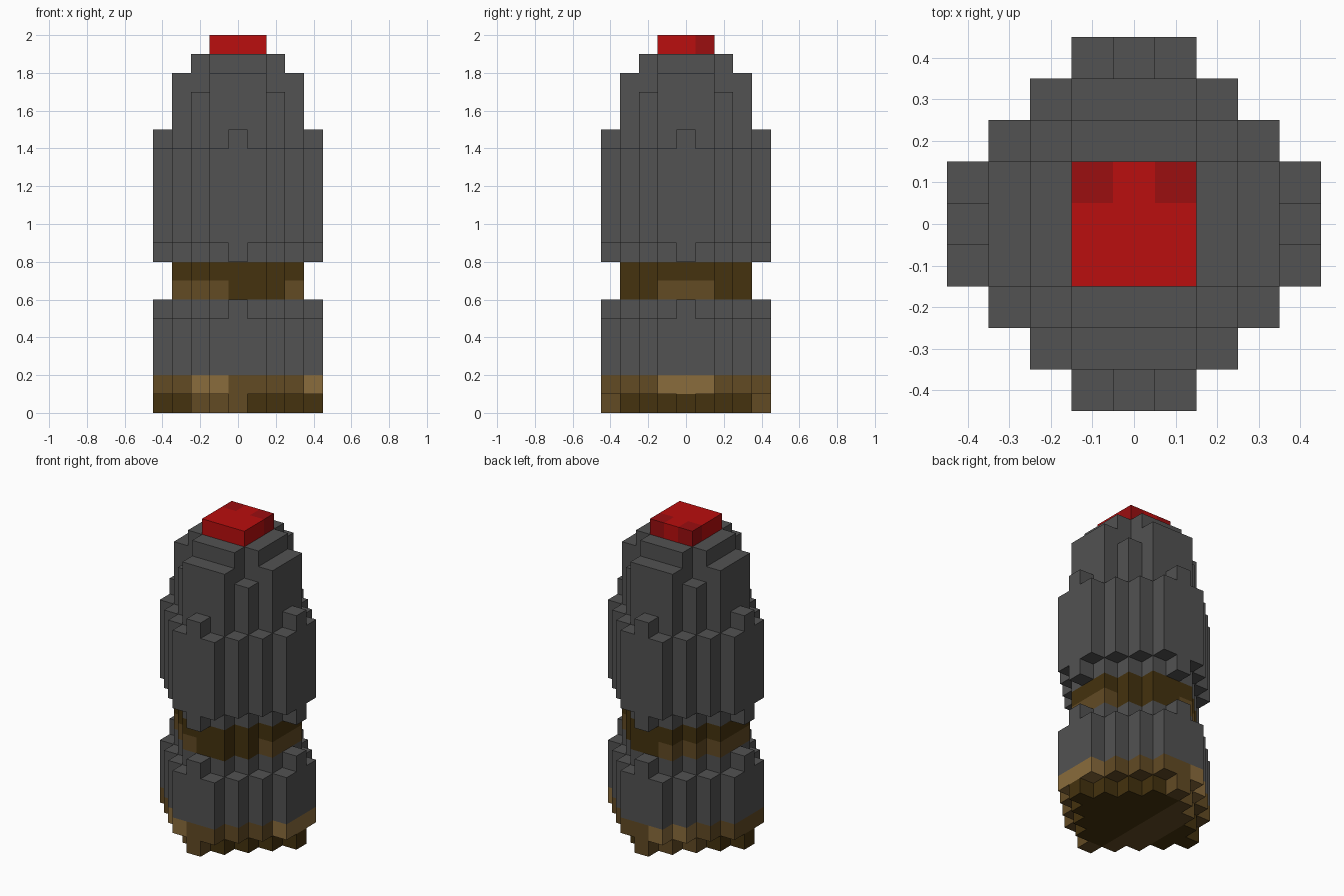
import bpy, bmesh, math
from mathutils import Vector

cube = bpy.data.objects.get("Cube")
if cube:
    bpy.data.objects.remove(cube, do_unlink=True)

U = 0.1  # block size


def make_material(name, rgb):
    m = bpy.data.materials.new(name)
    m.use_nodes = True
    m.diffuse_color = (*rgb, 1)
    m.node_tree.nodes["Principled BSDF"].inputs["Base Color"].default_value = (*rgb, 1)
    return m


GREY, DARK, MID, LIGHT, RED, DEEP = range(6)
materials = [
    make_material("casing grey", (0.084, 0.084, 0.084)),
    make_material("dark brown", (0.058, 0.032, 0.0044)),
    make_material("mid brown", (0.122, 0.069, 0.0176)),
    make_material("light brown", (0.254, 0.150, 0.045)),
    make_material("tip red", (0.491, 0.0044, 0.0044)),
    make_material("deep red", (0.328, 0.0044, 0.005)),
]


# Colour rules for each part, by block position
def grey(x, y, z):
    return GREY


def base_colour(x, y, z):
    patch = x in (-2, -1)
    if z == 0:
        return MID if patch or abs(y) == 4 else DARK
    return LIGHT if patch or x == 4 else MID


def neck_colour(x, y, z):
    return MID if z == 6 and (x < 0 or x == 3) else DARK


def tip_colour(x, y, z):
    return DEEP if abs(x) == 1 and y == 1 else RED


# Slabs: bottom layer, top layer, reach, diagonal limit, arm limit
PARTS = {
    "base_rim": ([(0, 1, 4, 4, 4), (1, 2, 4, 5, 4)], base_colour),
    "lower_casing": ([(2, 5, 4, 5, 4), (5, 6, 4, 4, 4)], grey),
    "neck_band": ([(6, 8, 3, 4, 4)], neck_colour),
    "upper_casing": ([(8, 9, 4, 4, 4), (9, 14, 4, 5, 4), (14, 15, 4, 4, 4)], grey),
    "nose": ([(15, 17, 3, 4, 4), (17, 18, 3, 4, 1), (18, 19, 2, 3, 4)], grey),
    "tip": ([(19, 20, 1, 2, 4)], tip_colour),
}


def slab_cells(slabs):
    cells = set()
    for z0, z1, reach, diagonal, arm in slabs:
        for x in range(-reach, reach + 1):
            for y in range(-reach, reach + 1):
                a, b = abs(x), abs(y)
                if a + b <= diagonal and min(a, b) <= arm:
                    cells.update((x, y, z) for z in range(z0, z1))
    return cells


solid = set().union(*(slab_cells(s) for s, _ in PARTS.values()))
DIRECTIONS = [Vector(d) for d in ((1, 0, 0), (-1, 0, 0), (0, 1, 0),
                                  (0, -1, 0), (0, 0, 1), (0, 0, -1))]


def build_part(name, slabs, colour):
    bm = bmesh.new()
    for cell in sorted(slab_cells(slabs)):
        centre = Vector(cell) + Vector((0, 0, 0.5))
        for n in DIRECTIONS:
            # Only the exposed sides of each block get a face
            if tuple(int(v) for v in Vector(cell) + n) in solid:
                continue
            u = Vector((n.y, n.z, n.x))
            v = n.cross(u)
            corners = [(1, 1), (-1, 1), (-1, -1), (1, -1)]
            face = bm.faces.new([bm.verts.new((centre + (n + u * i + v * j) / 2) * U)
                                 for i, j in corners])
            face.material_index = colour(*cell)
    bmesh.ops.remove_doubles(bm, verts=bm.verts[:], dist=0.001)
    # Merge coplanar blocks of the same colour
    bmesh.ops.dissolve_limit(bm, angle_limit=math.radians(1), verts=bm.verts[:],
                             edges=bm.edges[:], delimit={'MATERIAL'})
    mesh = bpy.data.meshes.new(name)
    bm.to_mesh(mesh)
    bm.free()
    # Keep only the materials this part uses
    used = sorted({p.material_index for p in mesh.polygons})
    indices = [used.index(p.material_index) for p in mesh.polygons]
    for i in used:
        mesh.materials.append(materials[i])
    for p, i in zip(mesh.polygons, indices):
        p.material_index = i
    obj = bpy.data.objects.new(name, mesh)
    bpy.context.collection.objects.link(obj)


for part, (slabs, colour) in PARTS.items():
    build_part(part, slabs, colour)
